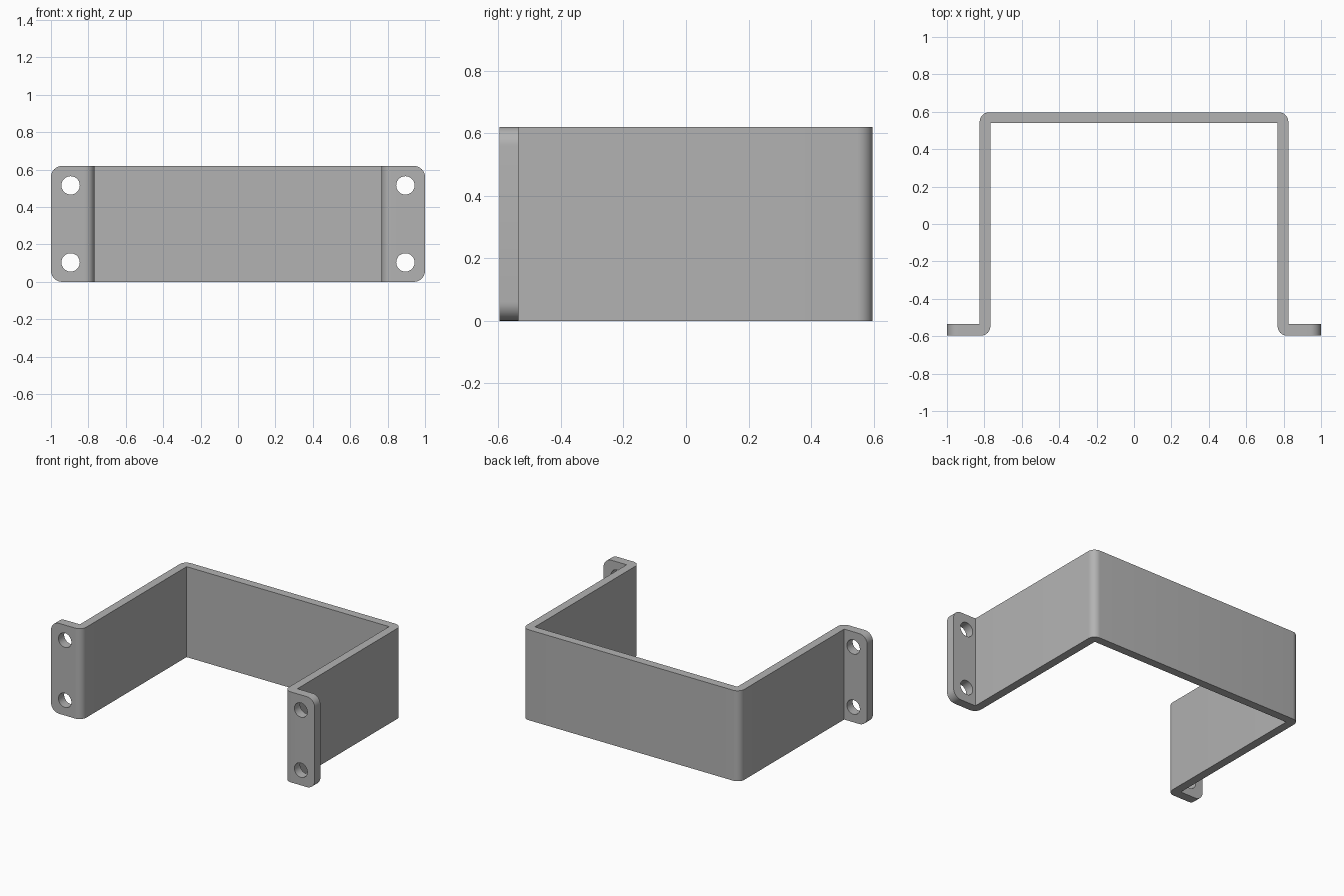
import bpy
import bmesh
from mathutils import Matrix

HEIGHT = 0.62
DEPTH = 0.597       # half depth
THICK = 0.057
OUTER = 0.825       # outer face of the side walls
INNER = OUTER - THICK

cube = bpy.data.objects.get("Cube")
if cube:
    bpy.data.objects.remove(cube, do_unlink=True)

steel = bpy.data.materials.new("grey_steel")
steel.use_nodes = True
grey = (0.45, 0.45, 0.45, 1)
steel.diffuse_color = grey
steel.node_tree.nodes["Principled BSDF"].inputs["Base Color"].default_value = grey


def add_object(name, bm):
    mesh = bpy.data.meshes.new(name)
    bm.to_mesh(mesh)
    bm.free()
    mesh.materials.append(steel)
    obj = bpy.data.objects.new(name, mesh)
    bpy.context.collection.objects.link(obj)
    return obj


def bevel_where(bm, test, radius):
    edges = [e for e in bm.edges if test(*e.verts)]
    bmesh.ops.bevel(bm, geom=edges, offset=radius, segments=8,
                    profile=0.5, affect='EDGES')


def near(a, b):
    return abs(a - b) < 1e-4


# Bent strap: half of the plan outline, mirrored, then raised
half = [(INNER, DEPTH - THICK), (INNER, -DEPTH), (1, -DEPTH),
        (1, -DEPTH + 0.062), (OUTER, -DEPTH + 0.062), (OUTER, DEPTH)]
outline = half + [(-x, y) for x, y in reversed(half)]
bm = bmesh.new()
base = bm.faces.new([bm.verts.new((x, y, 0)) for x, y in outline])
raised = bmesh.ops.extrude_face_region(bm, geom=[base])["geom"]
bmesh.ops.translate(bm, vec=(0, 0, HEIGHT),
                    verts=[v for v in raised if isinstance(v, bmesh.types.BMVert)])
bmesh.ops.recalc_face_normals(bm, faces=bm.faces)


def is_bend(a, b):
    x, y = abs(a.co.x), a.co.y
    upright = not near(a.co.z, b.co.z)
    return upright and ((near(x, OUTER) and near(y, DEPTH)) or
                        (near(x, INNER) and near(y, -DEPTH)))


def is_flange_corner(a, b):
    return near(abs(a.co.x), 1) and near(a.co.x, b.co.x) and near(a.co.z, b.co.z)


# Rounded outer bends and rounded flange corners
bevel_where(bm, is_bend, 0.05)
bevel_where(bm, is_flange_corner, 0.06)
bracket = add_object("bracket", bm)

# Screw holes through the flanges
bm = bmesh.new()
for x in (-0.895, 0.895):
    for z in (0.104, HEIGHT - 0.104):
        place = Matrix.Translation((x, -DEPTH, z)) @ Matrix.Rotation(1.5707963, 4, 'X')
        bmesh.ops.create_cone(bm, cap_ends=True, segments=48, radius1=0.049,
                              radius2=0.049, depth=0.3, matrix=place)
cutter = add_object("hole_cutter", bm)
cutter.hide_render = True

bpy.context.view_layer.objects.active = bracket
bracket.select_set(True)
holes = bracket.modifiers.new("screw_holes", 'BOOLEAN')
holes.operation = 'DIFFERENCE'
holes.solver = 'EXACT'
holes.object = cutter
bpy.ops.object.modifier_apply(modifier=holes.name)
bpy.data.objects.remove(cutter, do_unlink=True)

bpy.ops.object.select_all(action='DESELECT')
bracket.select_set(True)
bpy.ops.object.shade_smooth_by_angle(angle=0.52)
